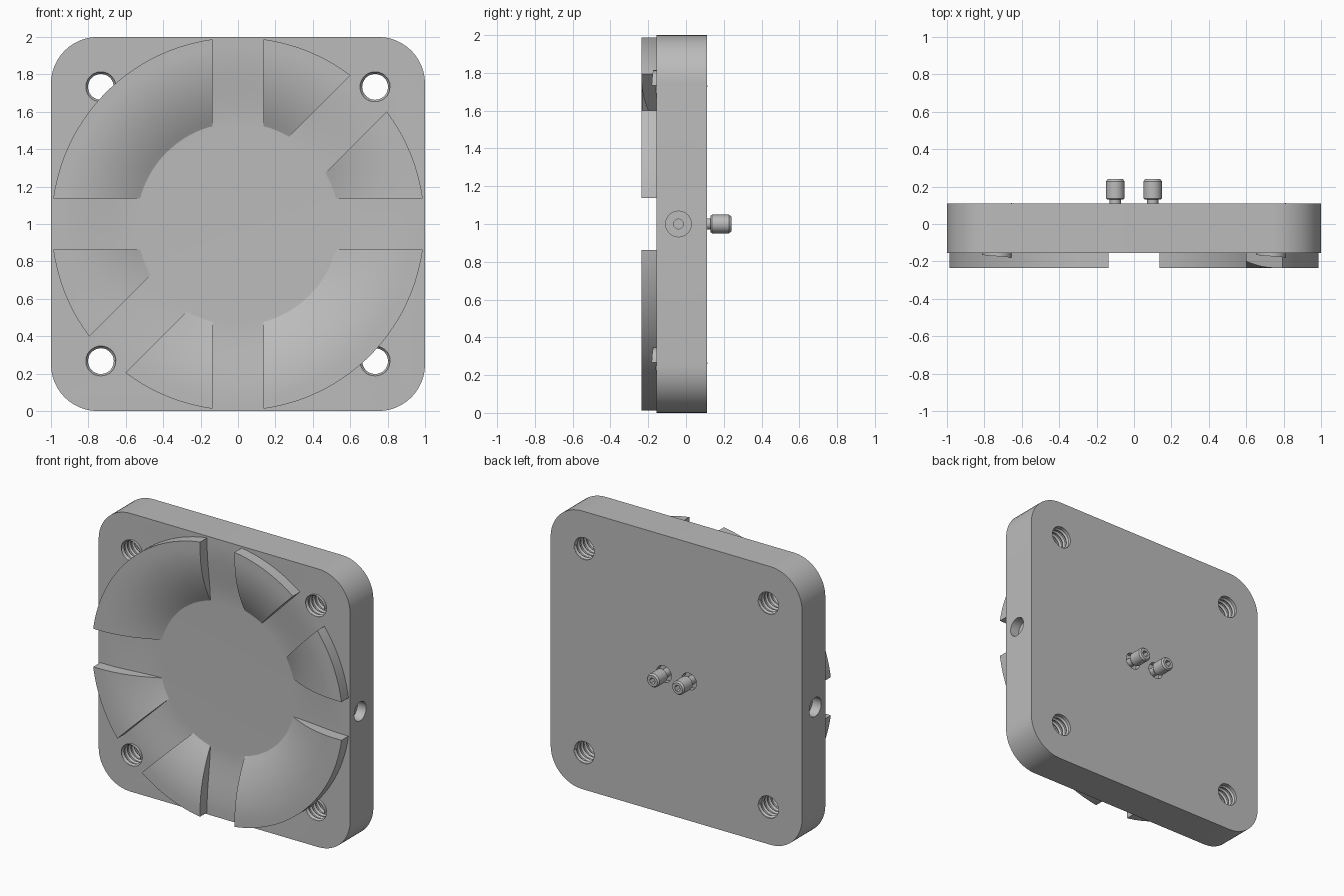
import bpy, bmesh, math
from mathutils import Matrix, Vector

old = bpy.data.objects.get("Cube")
if old:
    bpy.data.objects.remove(old, do_unlink=True)

grey = bpy.data.materials.new("light_grey")
grey.use_nodes = True
grey.diffuse_color = (0.5, 0.5, 0.5, 1)
grey.node_tree.nodes["Principled BSDF"].inputs["Base Color"].default_value = (0.5, 0.5, 0.5, 1)

FRONT, BACK, MID = -0.155, 0.11, 1.0
FLOOR, CROWN = -0.118, -0.235


def finish(name, bm):
    bmesh.ops.recalc_face_normals(bm, faces=bm.faces)
    mesh = bpy.data.meshes.new(name)
    bm.to_mesh(mesh)
    bm.free()
    mesh.materials.append(grey)
    ob = bpy.data.objects.new(name, mesh)
    bpy.context.collection.objects.link(ob)
    return ob


def lathe(name, profile, centre=(0, 0, MID), seg=48, turn=0, closed=False):
    """Spin (radius, y) points about the y axis, then turn about z."""
    bm = bmesh.new()
    vs = [bm.verts.new((r, y, 0)) for r, y in profile]
    pairs = list(zip(vs, vs[1:])) + ([(vs[-1], vs[0])] if closed else [])
    es = [bm.edges.new(p) for p in pairs]
    bmesh.ops.spin(bm, geom=vs + es, cent=(0, 0, 0), axis=(0, 1, 0),
                   angle=math.tau, steps=seg, use_duplicate=False)
    bmesh.ops.remove_doubles(bm, verts=bm.verts, dist=1e-5)
    bm.transform(Matrix.Translation(centre) @ Matrix.Rotation(turn, 4, 'Z'))
    return finish(name, bm)


def drill(name, r, y0, y1, **kw):
    return lathe(name, [(0, y0), (r, y0), (r, y1), (0, y1)], **kw)


def cut(target, cutters):
    for c in cutters:
        m = target.modifiers.new("cut", 'BOOLEAN')
        m.operation, m.solver, m.object = 'DIFFERENCE', 'EXACT', c
    bpy.context.view_layer.update()
    dg = bpy.context.evaluated_depsgraph_get()
    mesh = bpy.data.meshes.new_from_object(target.evaluated_get(dg))
    target.modifiers.clear()
    target.data = mesh
    for c in cutters:
        bpy.data.objects.remove(c, do_unlink=True)


def smooth(ob, angle=28):
    bpy.ops.object.select_all(action='DESELECT')
    ob.select_set(True)
    bpy.context.view_layer.objects.active = ob
    bpy.ops.object.shade_smooth_by_angle(angle=math.radians(angle))


# Plate with rounded corners
bm = bmesh.new()
R, STEPS = 0.25, 12
outline = []
for q in range(4):
    mid = math.pi / 4 + q * math.pi / 2
    cx, cz = [math.copysign(1 - R, f(mid)) for f in (math.cos, math.sin)]
    for i in range(STEPS + 1):
        a = q * math.pi / 2 + i / STEPS * math.pi / 2
        outline.append(bm.verts.new((cx + R * math.cos(a), FRONT, MID + cz + R * math.sin(a))))
face = bm.faces.new(outline)
ext = bmesh.ops.extrude_face_region(bm, geom=[face])
bmesh.ops.translate(bm, vec=(0, BACK - FRONT, 0),
                    verts=[g for g in ext["geom"] if isinstance(g, bmesh.types.BMVert)])
plate = finish("plate", bm)

# Shallow dish, corner holes, side ports and fitting holes
dish = [(0, FLOOR)]
for i in range(13):
    t = i / 12
    dish.append((0.52 + 0.43 * t, FLOOR + (FRONT - FLOOR) * t * t * (3 - 2 * t)))
dish[-1] = (0.95, FRONT - 0.0005)
dish += [(0.95, FRONT - 0.1), (0, FRONT - 0.1)]
corners = [(sx * 0.733, sz * 0.733 + MID) for sx in (-1, 1) for sz in (-1, 1)]
cutters = [lathe("dish_cutter", dish, seg=96)]
for x, z in corners:
    cutters.append(drill("hole_cutter", 0.079, -0.3, 0.3, centre=(x, 0, z), seg=32))
for side in (-1, 1):
    port = [(0, -0.1), (0.068, -0.1), (0.068, 0.12), (0.026, 0.12), (0.026, 0.3), (0, 0.3)]
    cutters.append(lathe("port_cutter", port, centre=(side * 1.05, -0.04, MID),
                         seg=32, turn=side * math.pi / 2))
    cutters.append(drill("fitting_cutter", 0.06, 0.07, 0.3, centre=(side * 0.1, 0, MID), seg=32))
cut(plate, cutters)
smooth(plate)

# Ring of raised pads, hollowed toward the middle and split by four slots
ring = [(0.53, -0.113)]
for i in range(17):
    t = 1 - i / 16
    ring.append((0.95 - 0.41 * t, CROWN + (FLOOR - CROWN) * t * t))
ring += [(0.997, CROWN), (0.997, -0.113)]
pads = lathe("raised_pads", ring, seg=128, closed=True)
slots = []
for k in range(4):
    bm = bmesh.new()
    bmesh.ops.create_cube(bm, size=1)
    bm.transform(Matrix.Translation((0, -0.2, MID)) @ Matrix.Rotation(k * math.pi / 4, 4, 'Y')
                 @ Matrix.Diagonal((0.274, 0.4, 2.4, 1)))
    slots.append(finish("slot_cutter", bm))
cut(pads, slots)
smooth(pads)

# Screw threads lining the corner holes
TURNS, SEG = 7, 28
for n, (x, z) in enumerate(corners):
    bm = bmesh.new()
    pitch = (BACK - FRONT) / TURNS
    last = None
    for i in range(TURNS * SEG + 1):
        a = i / SEG * math.tau
        y = FRONT - 0.012 + (BACK - FRONT) * i / (TURNS * SEG)
        row = [bm.verts.new((x + r * math.cos(a), y + d * pitch, z + r * math.sin(a)))
               for r, d in ((0.081, -0.4), (0.069, 0), (0.081, 0.4))]
        if last:
            for j in range(3):
                k = (j + 1) % 3
                bm.faces.new((last[j], last[k], row[k], row[j]))
        else:
            bm.faces.new(row)
        last = row
    bm.faces.new(last)
    smooth(finish(f"hole_thread_{n + 1}", bm))

# Two socketed fittings on the back
for side, label in ((-1, "right"), (1, "left")):
    body = [(0, 0.06), (0.03, 0.06), (0.03, 0.13), (0.043, 0.13), (0.049, 0.137),
            (0.049, 0.228), (0.04, 0.24), (0, 0.24)]
    fitting = lathe(f"fitting_{label}", body, centre=(side * 0.1, 0, MID), seg=32)
    cut(fitting, [drill("socket_cutter", 0.023, 0.19, 0.3, centre=(side * 0.1, 0, MID), seg=6)])
    smooth(fitting)
